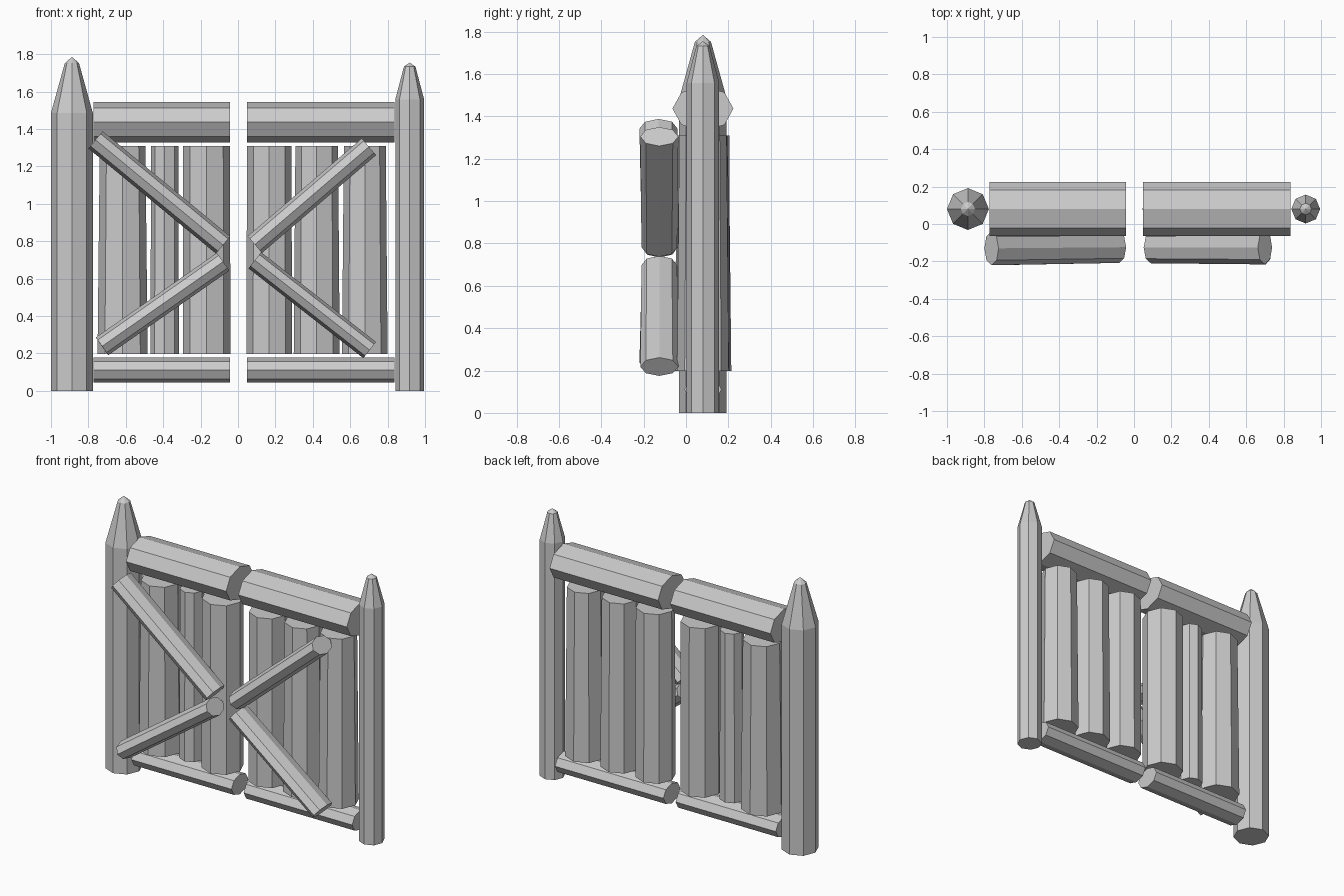
import bpy, bmesh, math
from mathutils import Vector

if "Cube" in bpy.data.objects:
    bpy.data.objects.remove(bpy.data.objects["Cube"])

YC = 0.08   # depth centre of the gate frame
N = 8       # every log is eight-sided


def log(name, rings, tip=None):
    """Loft octagons: rings = [(centre, in-plane radius, depth radius)]; optional pointed tip."""
    axis = (Vector(rings[-1][0]) - Vector(rings[0][0])).normalized()
    depth = (Vector((0, 1, 0)) - axis * axis.y).normalized()
    side = axis.cross(depth)
    bm = bmesh.new()
    loops = []
    for c, r, ry in rings:
        loops.append([bm.verts.new(Vector(c)
                                   + side * r * math.cos(i * math.tau / N)
                                   + depth * ry * math.sin(i * math.tau / N)) for i in range(N)])
    for a, b in zip(loops, loops[1:]):
        for i in range(N):
            j = (i + 1) % N
            bm.faces.new((a[i], a[j], b[j], b[i]))
    bm.faces.new(loops[0])
    if tip:
        t = bm.verts.new(tip)
        for i in range(N):
            bm.faces.new((loops[-1][i], loops[-1][(i + 1) % N], t))
    else:
        bm.faces.new(loops[-1])
    bmesh.ops.recalc_face_normals(bm, faces=bm.faces)
    me = bpy.data.meshes.new(name)
    bm.to_mesh(me)
    bm.free()
    ob = bpy.data.objects.new(name, me)
    bpy.context.collection.objects.link(ob)
    return ob


# sharpened posts: x, radius, shoulder z, ring radius, ring z, tip z
for side, x, r, zs, rt, zr, zt in (("left", -0.888, 0.112, 1.485, 0.038, 1.752, 1.785),
                                   ("right", 0.918, 0.077, 1.558, 0.031, 1.733, 1.755)):
    log(side + "_post", [((x, YC, 0), r, r), ((x, YC, zs), r, r), ((x, YC, zr), rt, rt)],
        tip=(x, YC, zt))

# horizontal top beams and bottom rails
for side, x0, x1 in (("left", -0.772, -0.042), ("right", 0.047, 0.838)):
    for part, z, r, ry in (("top_beam", 1.437, 0.108, 0.144), ("bottom_rail", 0.111, 0.066, 0.088)):
        log(f"{side}_{part}", [((x0, YC, z), r, ry), ((x1, YC, z), r, ry)])

# upright logs: x, bottom radius, top radius
for i, (x, rb, rt) in enumerate(((-0.617, 0.134, 0.122), (-0.392, 0.076, 0.073), (-0.168, 0.127, 0.126),
                                 (0.167, 0.122, 0.119), (0.421, 0.123, 0.114), (0.678, 0.122, 0.112))):
    log(f"upright_log_{i + 1}", [((x, YC, 0.197), rb, rb), ((x, YC, 1.31), rt, rt)])

# diagonal braces on the front: outer end, inner end, radius
for name, a, b, r in (("upper_left", (-0.762, -0.13, 1.342), (-0.08, -0.124, 0.78), 0.06),
                      ("lower_left", (-0.727, -0.13, 0.238), (-0.08, -0.124, 0.69), 0.058),
                      ("upper_right", (0.7, -0.126, 1.305), (0.09, -0.126, 0.782), 0.059),
                      ("lower_right", (0.704, -0.126, 0.218), (0.09, -0.126, 0.698), 0.055)):
    log(name + "_brace", [(a, r, 0.09), (b, r, 0.084)])
